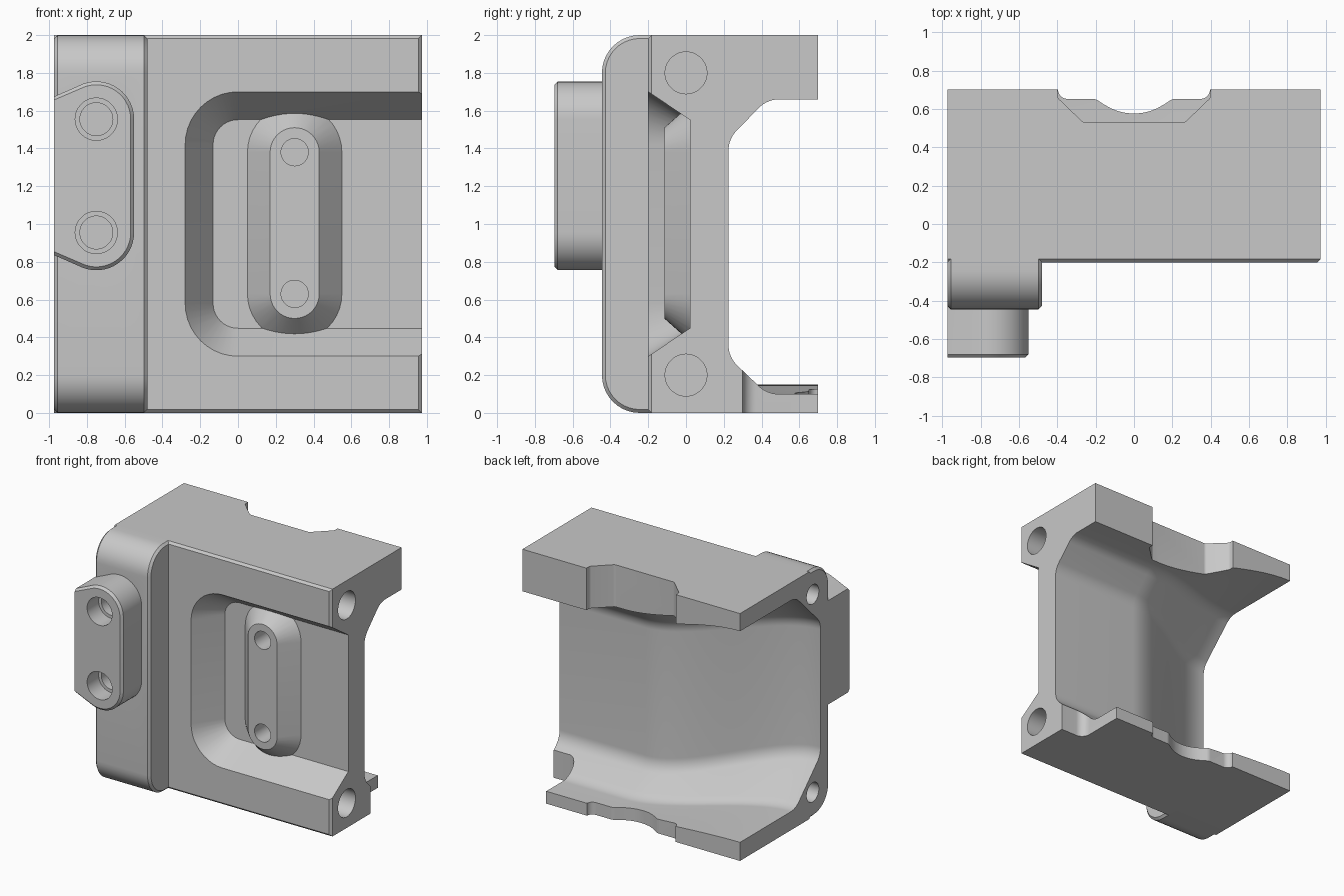
import bpy, bmesh, math
from mathutils import Vector

if "Cube" in bpy.data.objects:
    bpy.data.objects.remove(bpy.data.objects["Cube"], do_unlink=True)

grey = bpy.data.materials.new("machined_grey")
grey.use_nodes = True
COLOUR = (0.58, 0.58, 0.58, 1)
grey.diffuse_color = COLOUR
grey.node_tree.nodes["Principled BSDF"].inputs["Base Color"].default_value = COLOUR

# Where the two outline coordinates and the depth go for each extrusion axis
PLACE = {"x": lambda u, v, d: (d, u, v),
         "y": lambda u, v, d: (u, d, v),
         "z": lambda u, v, d: (u, v, d)}


def arc(u, v, r, start, end, steps):
    angles = [math.radians(start + (end - start) * k / steps) for k in range(steps + 1)]
    return [(u + r * math.cos(a), v + r * math.sin(a)) for a in angles]


def rounded(corners, steps=10):
    """Outline from (u, v, radius) corners with true arc fillets."""
    out = []
    pts = [Vector((c[0], c[1], 0)) for c in corners]
    for i, (p, c) in enumerate(zip(pts, corners)):
        r = c[2]
        if r == 0:
            out.append((p.x, p.y))
            continue
        a = (pts[i - 1] - p).normalized()
        b = (pts[(i + 1) % len(pts)] - p).normalized()
        half = a.angle(b) / 2
        reach = r / math.tan(half)
        centre = p + (a + b).normalized() * (r / math.sin(half))
        start = (p + a * reach - centre).normalized()
        end = (p + b * reach - centre).normalized()
        for k in range(steps + 1):
            q = centre + start.slerp(end, k / steps) * r
            out.append((q.x, q.y))
    return out


def loft(name, axis, sections):
    """Closed solid through (depth, outline) sections."""
    bm = bmesh.new()
    rings = [[bm.verts.new(PLACE[axis](u, v, d)) for u, v in outline]
             for d, outline in sections]
    n = len(rings[0])
    for r0, r1 in zip(rings, rings[1:]):
        for i in range(n):
            j = (i + 1) % n
            bm.faces.new((r0[i], r0[j], r1[j], r1[i]))
    bm.faces.new(rings[0])
    bm.faces.new(rings[-1])
    bmesh.ops.recalc_face_normals(bm, faces=bm.faces)
    mesh = bpy.data.meshes.new(name)
    bm.to_mesh(mesh)
    bm.free()
    mesh.materials.append(grey)
    ob = bpy.data.objects.new(name, mesh)
    bpy.context.collection.objects.link(ob)
    return ob


def circle(u, v, r):
    return arc(u, v, r, 0, 350, 35)


def stadium(u, v0, v1, r):
    return arc(u, v0, r, 180, 360, 20) + arc(u, v1, r, 0, 180, 20)


def combine(tool, operation='DIFFERENCE'):
    tool.hide_render = True
    mod = housing.modifiers.new(tool.name, 'BOOLEAN')
    mod.operation, mod.solver, mod.object = operation, 'EXACT', tool
    bpy.context.view_layer.objects.active = housing
    bpy.ops.object.modifier_apply(modifier=mod.name)
    bpy.data.objects.remove(tool, do_unlink=True)


W = .973   # half width
C = .018   # edge chamfer


# Main housing block with chamfered front edges
def block_outline(d):
    return [(-W, d), (W - d, d), (W - d, 2 - d), (-W, 2 - d)]


housing = loft("housing", "y", [(-.2, block_outline(C)), (-.2 + C, block_outline(0)),
                                (.7, block_outline(0))])


# Raised flange on the right, rounded over at top and bottom
def flange_outline(d):
    return rounded([(-.445 + d, d, .2 - d), (0, d, 0),
                    (0, 2 - d, 0), (-.445 + d, 2 - d, .2 - d)])


combine(loft("flange", "x", [(-W, flange_outline(C)), (-W + C, flange_outline(0)),
                             (-.48 - C, flange_outline(0)), (-.48, flange_outline(C))]), 'UNION')


# Bolt pad standing on the flange
def pad_outline(d):
    return ([(-W, .835 + d)] + arc(-.75, .955, .2 - d, -110, 0, 14)
            + arc(-.75, 1.555, .2 - d, 0, 110, 14) + [(-W, 1.675 - d)])


combine(loft("bolt_pad", "y", [(-.697, pad_outline(C)), (-.697 + C, pad_outline(0)),
                               (-.4, pad_outline(0))]), 'UNION')


# Rear cavity that deepens smoothly towards the flange end
def cavity_section(x):
    t = min(1, max(0, (.2 - x) / (W + .2)))
    t = t * t * (3 - 2 * t)
    mix = lambda a, b: a + (b - a) * t
    wall, knee = mix(.225, -.33), mix(.43, -.01)
    top, bottom = mix(1.66, 1.857), mix(.1, .15)
    high, low = mix(1.45, 1.54), mix(.295, .465)
    return rounded([(1, bottom, 0), (knee, bottom, .15), (wall, low, .15),
                    (wall, high, .15), (knee, top, .15), (1, top, 0)], 8)


xs = [1.1] + [.2 - (W + .2) * k / 28 for k in range(29)] + [-1.1]
combine(loft("cavity", "x", [(x, cavity_section(x)) for x in xs]))


# Front pocket with sloping walls, open on one end
def pocket_outline(inset):
    left, low, high, r = -.28 + inset, .3 + inset, 1.7 - inset, .28 - inset
    return rounded([(left, low, r), (1.2, low, 0), (1.2, high, 0), (left, high, r)])


mouth, floor = pocket_outline(0), pocket_outline(.148)
combine(loft("pocket", "y", [(-.4, mouth), (-.2, mouth), (.02, floor)]))

# Tapered island inside the pocket
combine(loft("island", "y", [(-.115, stadium(.3, .63, 1.38, .13)),
                             (.02, stadium(.3, .63, 1.38, .25)),
                             (.06, stadium(.3, .63, 1.38, .25))]), 'UNION')

# Blind bolt holes, counterbored on the pad
for z in (.63, 1.38):
    combine(loft("island_hole", "y", [(-.3, circle(.3, z, .072)), (.12, circle(.3, z, .072))]))
for z in (.955, 1.555):
    wide, narrow = circle(-.75, z, .112), circle(-.75, z, .087)
    combine(loft("pad_hole", "y", [(-.8, wide), (-.55, wide), (-.55, narrow), (-.42, narrow)]))
for z in (.2, 1.8):
    combine(loft("end_hole", "x", [(1.1, circle(0, z, .111)), (.6, circle(0, z, .111))]))
    combine(loft("flange_hole", "x", [(-1.1, circle(-.23, z, .078)), (-.7, circle(-.23, z, .078))]))

# Rear edge notches: trapezoid above, scalloped below, cut corner below
top_notch = rounded([(-.4, .9, 0), (-.4, .66, .03), (-.265, .53, .03),
                     (.265, .53, .03), (.4, .66, .03), (.4, .9, 0)], 4)
combine(loft("top_notch", "z", [(1.3, top_notch), (2.2, top_notch)]))

scallop = rounded([(-.4, .9, 0), (-.395, .652, .05), (-.2, .652, .06), (0, .52, .28),
                   (.2, .652, .06), (.395, .652, .05), (.4, .9, 0)], 8)
combine(loft("bottom_notch", "z", [(-.2, scallop), (.4, scallop)]))

corner = rounded([(.76, .9, 0), (.76, .3, .07), (1.2, .3, 0), (1.2, .9, 0)])
combine(loft("corner_notch", "z", [(-.2, corner), (.5, corner)]))

# Smooth the curved walls, keep machined edges crisp
bpy.ops.object.select_all(action='DESELECT')
housing.select_set(True)
bpy.context.view_layer.objects.active = housing
bpy.ops.object.shade_smooth_by_angle(angle=math.radians(25))
